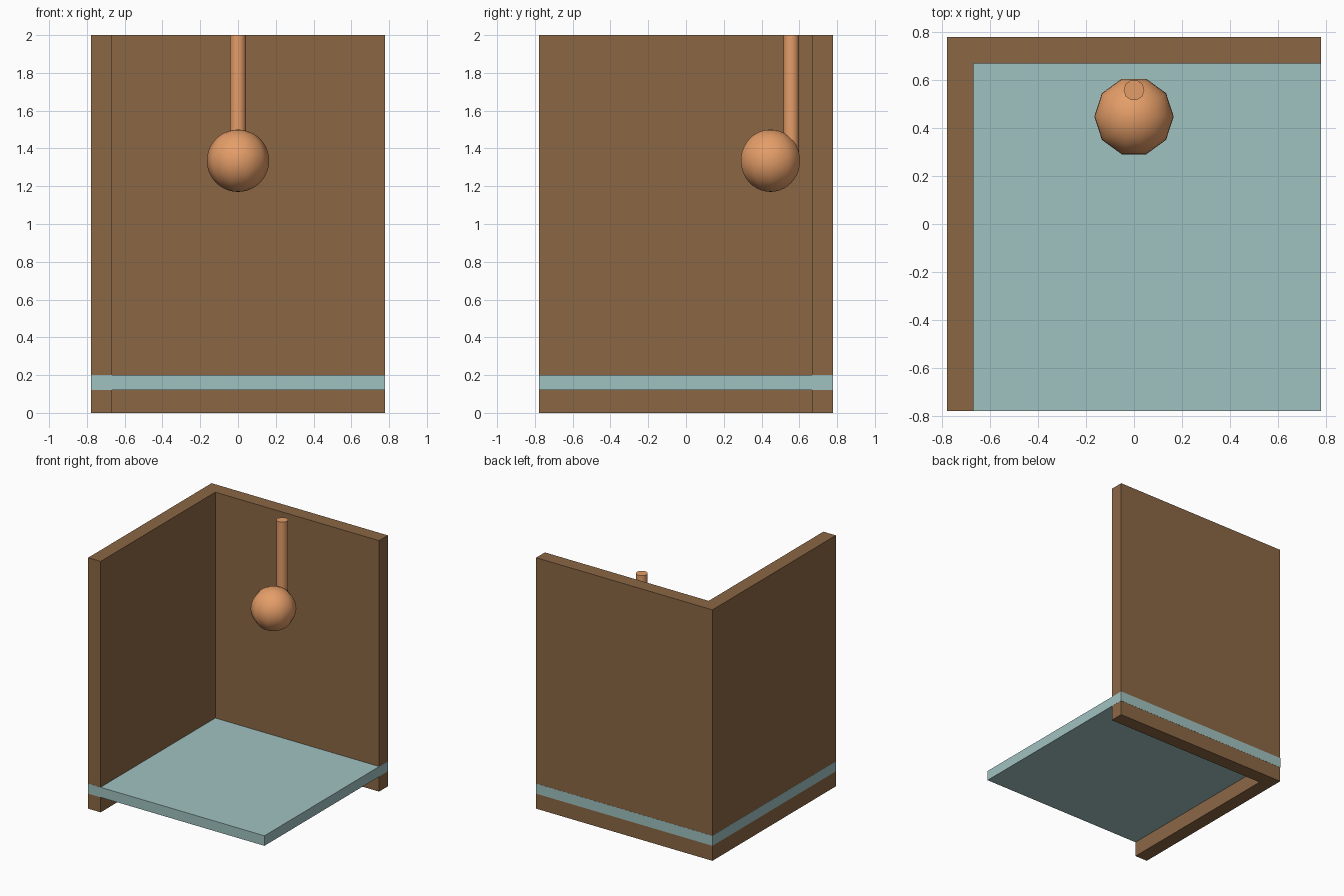
import bpy
import bmesh
from math import pi, sin, cos

if "Cube" in bpy.data.objects:
    bpy.data.objects.remove(bpy.data.objects["Cube"])


def material(name, rgb):
    mat = bpy.data.materials.new(name)
    mat.diffuse_color = (*rgb, 1)
    mat.use_nodes = True
    mat.node_tree.nodes["Principled BSDF"].inputs["Base Color"].default_value = mat.diffuse_color
    return mat


WOOD = material("brown_wall", (0.26, 0.136, 0.06))
FLOOR = material("pale_teal", (0.35, 0.54, 0.53))
COPPER = material("copper", (0.78, 0.34, 0.14))


def finish(name, bm, mat):
    bmesh.ops.recalc_face_normals(bm, faces=bm.faces)
    mesh = bpy.data.meshes.new(name)
    bm.to_mesh(mesh)
    bm.free()
    mesh.materials.append(mat)
    obj = bpy.data.objects.new(name, mesh)
    bpy.context.collection.objects.link(obj)
    return obj


def extrude_plan(name, outline, z0, z1, mat):
    """Extrude a flat plan outline from z0 up to z1."""
    bm = bmesh.new()
    face = bm.faces.new([bm.verts.new((x, y, z0)) for x, y in outline])
    top = bmesh.ops.extrude_face_region(bm, geom=[face], use_keep_orig=True)
    verts = [v for v in top["geom"] if isinstance(v, bmesh.types.BMVert)]
    bmesh.ops.translate(bm, verts=verts, vec=(0, 0, z1 - z0))
    return finish(name, bm, mat)


def lathe(name, profile, y, sides, mat, angle):
    """Spin an (r, z) profile about a vertical axis at (0, y)."""
    bm = bmesh.new()
    rings = []
    for r, z in profile:
        n = sides if r > 1e-6 else 1
        rings.append([bm.verts.new((r * cos(2 * pi * i / sides),
                                    y + r * sin(2 * pi * i / sides), z))
                      for i in range(n)])
    for a, b in zip(rings, rings[1:]):
        for i in range(sides):
            j = i + 1
            corners = [a[i % len(a)], a[j % len(a)], b[j % len(b)], b[i % len(b)]]
            bm.faces.new(list(dict.fromkeys(corners)))
    obj = finish(name, bm, mat)
    bpy.ops.object.select_all(action="DESELECT")
    obj.select_set(True)
    bpy.context.view_layer.objects.active = obj
    bpy.ops.object.shade_smooth_by_angle(angle=angle)
    return obj


H, IN = 0.777, 0.667  # outer half width, inner wall face

# L-shaped left and back walls
extrude_plan("corner_walls", [(-H, -H), (-IN, -H), (-IN, IN), (H, IN), (H, H), (-H, H)],
             0, 2, WOOD)

# floor slab, a hair proud of the walls so its edge band shows
F = H + 0.001
extrude_plan("floor_slab", [(-F, -F), (F, -F), (F, F), (-F, F)], 0.12, 0.2, FLOOR)

# hanging ball: ten sides around, fine rings from pole to pole
R, RINGS = 0.165, 20
ball = [(R * sin(pi * i / RINGS), 1.335 - R * cos(pi * i / RINGS)) for i in range(RINGS + 1)]
lathe("hanging_ball", ball, 0.447, 10, COPPER, pi / 3)

# rod holding the ball, ending inside it
lathe("hanging_rod", [(0, 1.335), (0.043, 1.335), (0.043, 2), (0, 2)], 0.557, 10, COPPER, pi / 3)
